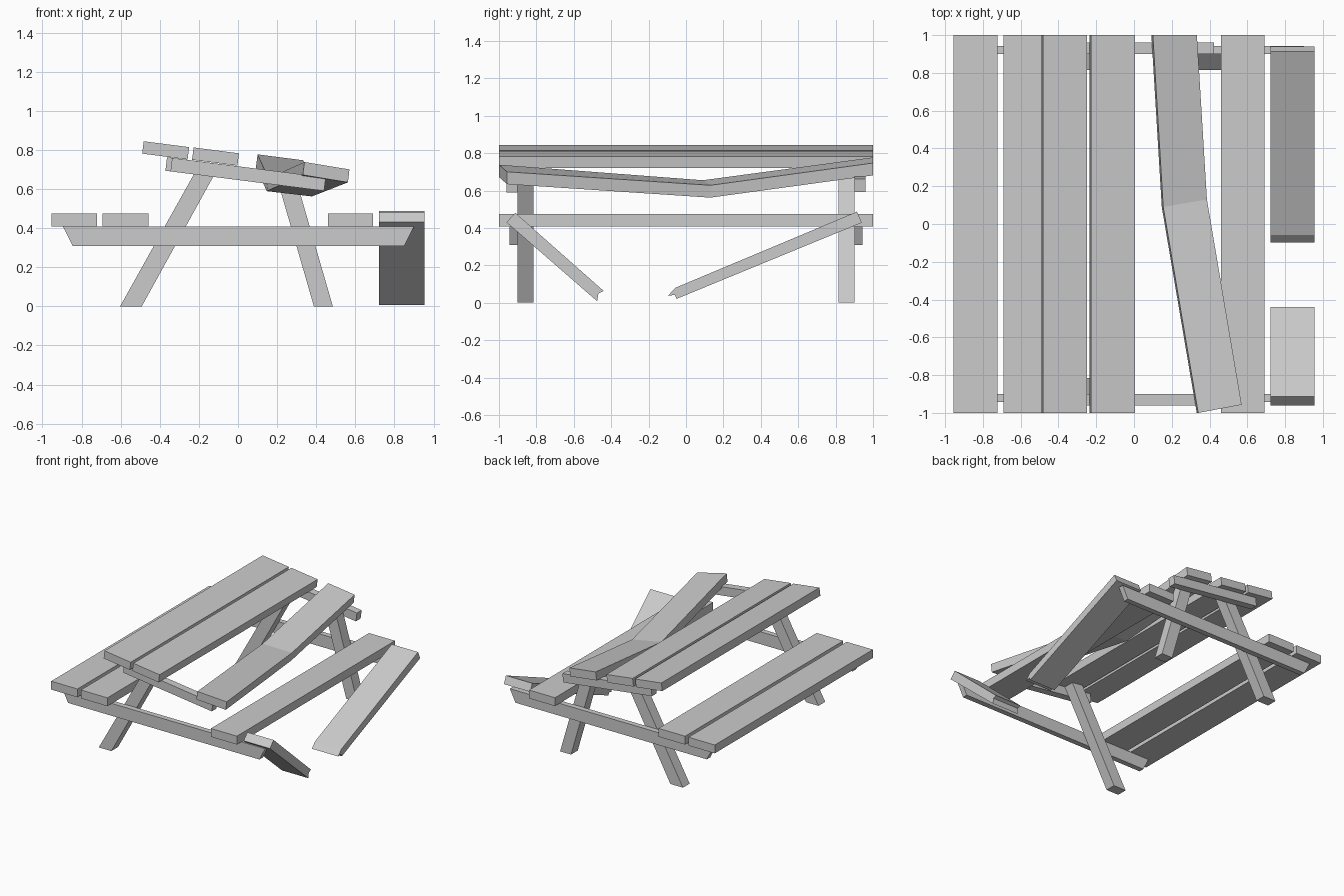
import bpy, bmesh

if "Cube" in bpy.data.objects:
    bpy.data.objects.remove(bpy.data.objects["Cube"])


def loft(name, sections):
    """Skin matching closed cross-sections and cap both ends."""
    bm = bmesh.new()
    rings = [[bm.verts.new(p) for p in s] for s in sections]
    for a, b in zip(rings, rings[1:]):
        for i in range(len(a)):
            j = (i + 1) % len(a)
            bm.faces.new((a[i], a[j], b[j], b[i]))
    bm.faces.new(rings[0])
    bm.faces.new(rings[-1][::-1])
    bmesh.ops.recalc_face_normals(bm, faces=bm.faces)
    me = bpy.data.meshes.new(name)
    bm.to_mesh(me)
    bm.free()
    ob = bpy.data.objects.new(name, me)
    bpy.context.collection.objects.link(ob)
    return ob


def bar_y(name, xz, y0, y1):
    """Extrude an XZ profile along y."""
    return loft(name, [[(x, y, z) for x, z in xz] for y in (y0, y1)])


def bar_x(name, yz, x0, x1):
    """Extrude a YZ profile along x."""
    return loft(name, [[(x, y, z) for y, z in yz] for x in (x0, x1)])


# Intact seat planks
for i, (a, b) in enumerate([(-0.955, -0.722), (-0.692, -0.457), (0.46, 0.69)]):
    bar_y(f"seat_plank_{i + 1}", [(a, 0.407), (b, 0.407), (b, 0.474), (a, 0.474)], -1, 1)

# Broken outer seat plank: two fallen halves with splintered ends
bar_x("broken_seat_back", [(0.914, 0.487), (0.94, 0.428), (-0.05, 0.021),
                           (-0.06, 0.042), (-0.097, 0.037), (-0.057, 0.08)], 0.722, 0.955)
bar_x("broken_seat_front", [(-0.913, 0.481), (-0.96, 0.43), (-0.475, 0.008),
                            (-0.468, 0.05), (-0.44, 0.063)], 0.722, 0.955)

# Tilted table planks
for i, dx in enumerate((0, 0.255)):
    dz = -0.124 * dx
    prof = [(-0.482, 0.844), (-0.25, 0.814), (-0.258, 0.751), (-0.49, 0.781)]
    bar_y(f"table_plank_{i + 1}", [(x + dx, z + dz) for x, z in prof], -1, 1)

# Snapped table plank sagging in the middle
edges = [((0.34, -1.0, 0.738), (0.57, -0.957, 0.70)),
         ((0.155, 0.09, 0.655), (0.386, 0.13, 0.628)),
         ((0.10, 1.0, 0.777), (0.333, 1.0, 0.747))]
loft("sagging_table_plank",
     [[l, r] + [(x - 0.008, y, z - 0.066) for x, y, z in (r, l)] for l, r in edges])

# Beams and legs at each end
seat_beam = [(-0.895, 0.407), (0.90, 0.407), (0.85, 0.308), (-0.845, 0.308)]
top_beam = [(-0.337, 0.759), (0.449, 0.659), (0.44, 0.59), (-0.345, 0.69)]
left_leg = [(-0.603, 0), (-0.492, 0), (-0.092, 0.726), (-0.19, 0.739)]
right_leg = [(0.388, 0), (0.485, 0), (0.289, 0.677), (0.189, 0.69)]
for end, s, shift in (("front", -1, 0), ("back", 1, -0.026)):
    bar_y(f"{end}_seat_beam", seat_beam, s * 0.90, s * 0.943)
    bar_y(f"{end}_table_beam", [(x + shift, z - 0.127 * shift) for x, z in top_beam],
          s * 0.90, s * 0.96)
    bar_y(f"{end}_left_leg", left_leg, s * 0.815, s * 0.90)
# The front right leg is missing
bar_y("back_right_leg", right_leg, 0.815, 0.90)
